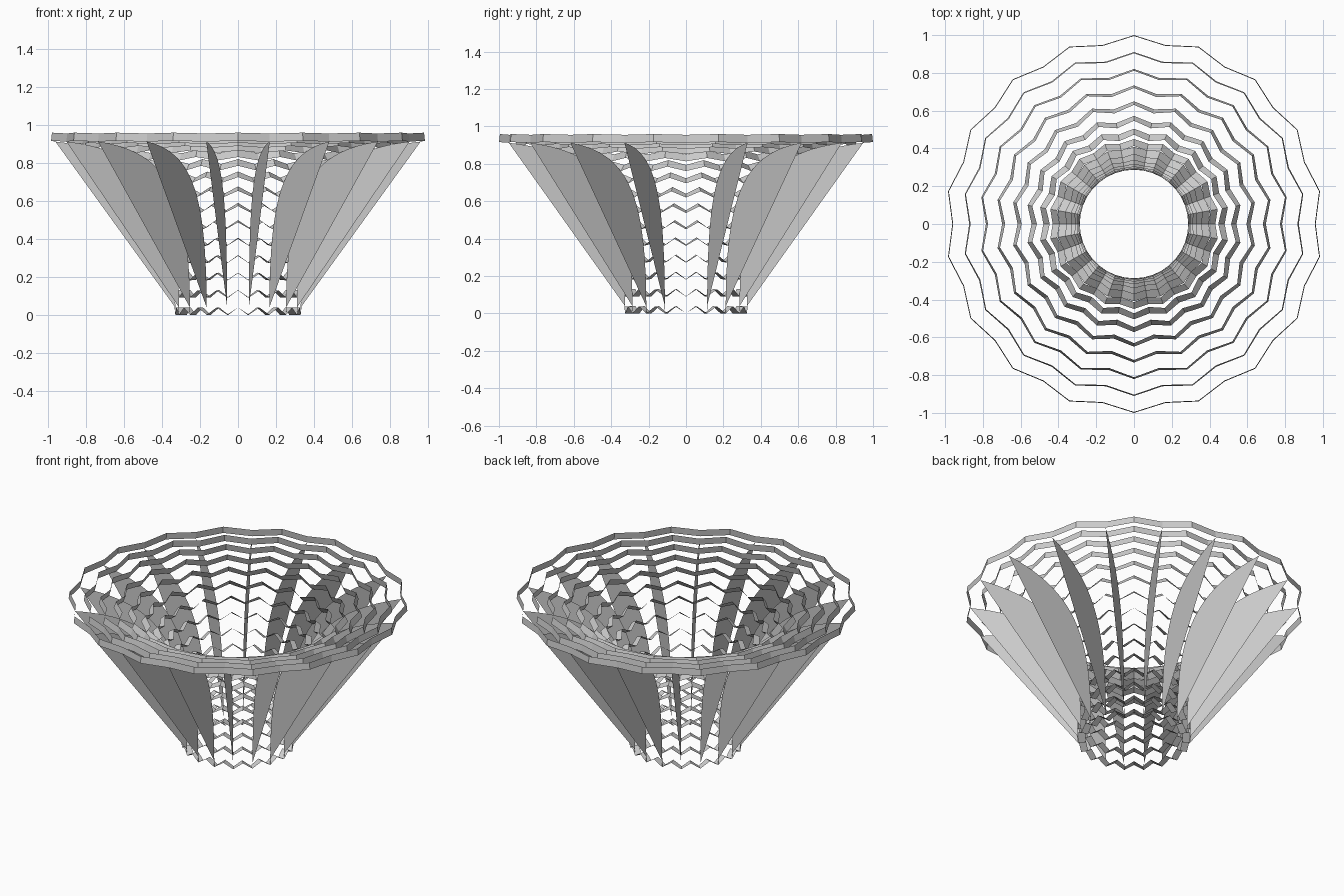
import bpy, math
from mathutils import Vector

if "Cube" in bpy.data.objects:
    bpy.data.objects.remove(bpy.data.objects["Cube"])

SIDES = 18        # fins around the axis
RINGS = 15        # folded strips along the flare
WIDTH = 0.043     # strip width, measured square to the flare
FOLD = 0.038      # how far each strip's mid fold rides along the flare

# Flare profile (radius, height) sampled by arc length
P = [Vector(p) for p in ((0.33, 0.0), (0.33, 0.6), (0.45, 0.855), (0.962, 0.912))]


def bezier(t):
    u = 1 - t
    return P[0]*u**3 + P[1]*3*u*u*t + P[2]*3*u*t*t + P[3]*t**3


dense = [bezier(i / 600) for i in range(601)]
dist = [0.0]
for a, b in zip(dense, dense[1:]):
    dist.append(dist[-1] + (b - a).length)
LENGTH = dist[-1]


def flare(s):
    """Point and inward normal at arc length s (runs straight past the end)."""
    i = max(k for k in range(600) if dist[k] <= s)
    d = (dense[i + 1] - dense[i]).normalized()
    return dense[i] + d * (s - dist[i]), Vector((-d.y, d.x))


def spin(p, deg):
    a = math.radians(deg)
    return (p.x * math.cos(a), p.x * math.sin(a), p.y)


def make(name, verts, faces):
    me = bpy.data.meshes.new(name)
    me.from_pydata(verts, [], faces)
    me.update()
    ob = bpy.data.objects.new(name, me)
    bpy.context.collection.objects.link(ob)
    return ob


# Folded ring strips: low at each fin, raised along the flare midway between
step = LENGTH / (RINGS - 1)
for r in range(RINGS):
    verts = []
    for k in range(SIDES * 2):
        p, n = flare(r * step + (FOLD if k % 2 else 0))
        ang = k * 180 / SIDES
        verts += [spin(p, ang), spin(p + n * WIDTH, ang)]
    m = len(verts)
    faces = [(i, (i + 2) % m, (i + 3) % m, i + 1) for i in range(0, m, 2)]
    make(f"ring_strip_{r + 1}", verts, faces)

# Flat radial fins: flare curve inside, straight edge outside
profile = [flare(i * LENGTH / 28)[0] for i in range(29)] + [Vector((0.335, 0.045))]
for k in range(SIDES):
    ang = k * 360 / SIDES
    make(f"radial_fin_{k + 1}", [spin(p, ang) for p in profile],
         [tuple(range(len(profile)))])
